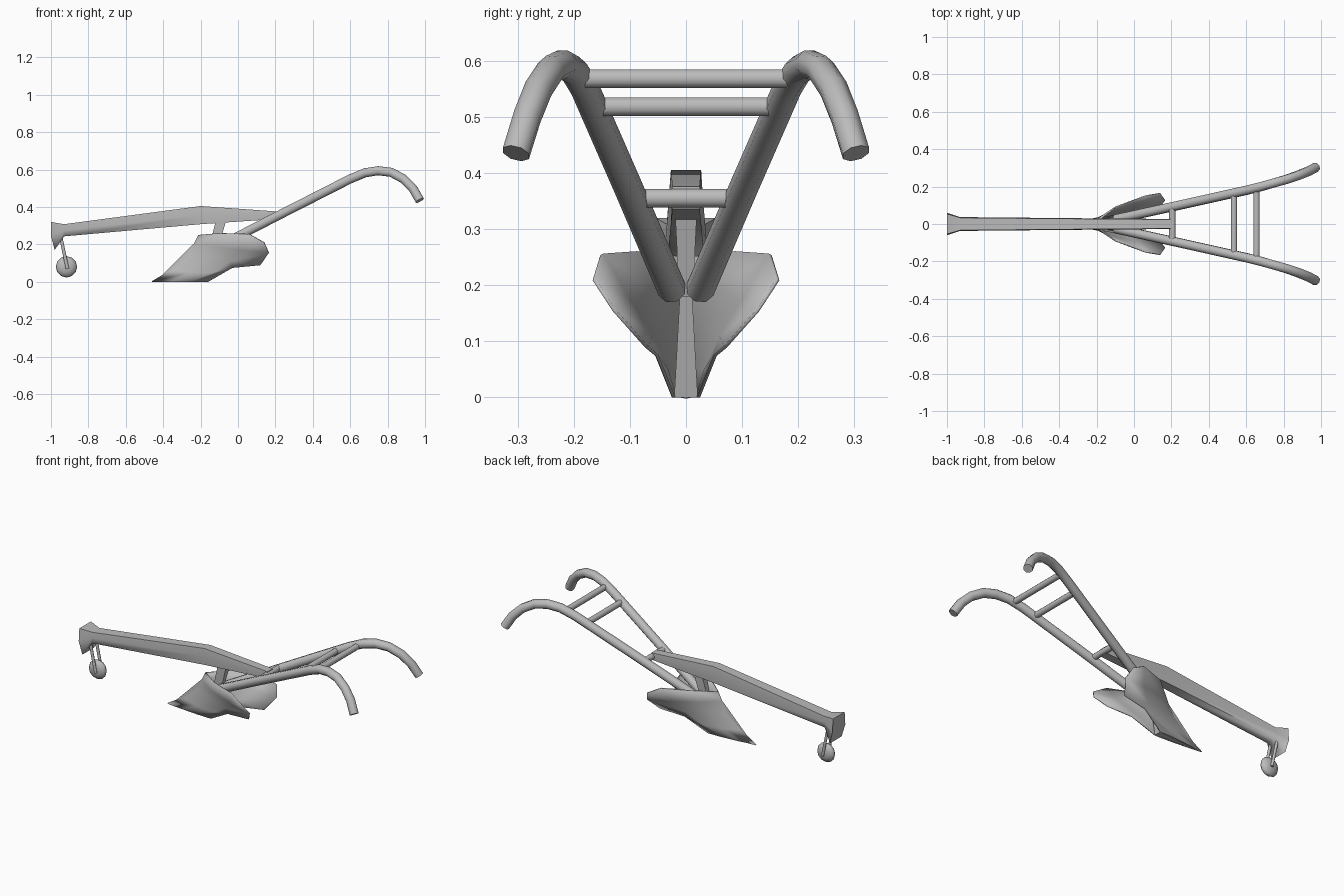
import bpy, bmesh, math
from mathutils import Vector

if "Cube" in bpy.data.objects:
    bpy.data.objects.remove(bpy.data.objects["Cube"])

grey = bpy.data.materials.new("iron grey")
grey.diffuse_color = (0.5, 0.5, 0.5, 1)
grey.use_nodes = True
grey.node_tree.nodes["Principled BSDF"].inputs["Base Color"].default_value = grey.diffuse_color


def finish(name, bm, angle=60):
    bmesh.ops.recalc_face_normals(bm, faces=bm.faces)
    me = bpy.data.meshes.new(name)
    bm.to_mesh(me)
    bm.free()
    me.materials.append(grey)
    ob = bpy.data.objects.new(name, me)
    bpy.context.collection.objects.link(ob)
    bpy.ops.object.select_all(action='DESELECT')
    ob.select_set(True)
    bpy.context.view_layer.objects.active = ob
    bpy.ops.object.shade_smooth_by_angle(angle=math.radians(angle))
    return ob


def loft(name, rings, angle=60):
    bm = bmesh.new()
    rows = [[bm.verts.new(p) for p in ring] for ring in rings]
    n = len(rows[0])
    for a, b in zip(rows, rows[1:]):
        for i in range(n):
            j = (i + 1) % n
            bm.faces.new((a[i], a[j], b[j], b[i]))
    bm.faces.new(rows[0])
    bm.faces.new(rows[-1])
    return finish(name, bm, angle)


def tube(name, path, r, sides=8):
    pts = [Vector(p) for p in path]
    rings = []
    for i, p in enumerate(pts):
        t = (pts[min(i + 1, len(pts) - 1)] - pts[max(i - 1, 0)]).normalized()
        ref = Vector((1, 0, 0)) if abs(t.y) > 0.8 else Vector((0, 1, 0))
        u = (ref - t * ref.dot(t)).normalized()
        v = t.cross(u)
        rings.append([p + r * (math.cos(a) * u + math.sin(a) * v)
                      for a in (math.tau * (k + 0.5) / sides for k in range(sides))])
    return loft(name, rings)


# Draft beam with flared nose: x top, x bottom, z top, z bottom, half width
sections = [(-1, -0.98, 0.32, 0.17, 0.06), (-0.93, -0.93, 0.308, 0.243, 0.037),
            (-0.2, -0.2, 0.405, 0.308, 0.03), (0.21, 0.21, 0.376, 0.336, 0.027)]
loft("draft_beam", [[(xt, -w * 0.9, zt), (xt, w * 0.9, zt),
                     ((xt + xb) / 2 - (0.01 if xt == -1 else 0), w, (zt + zb) / 2),
                     (xb, w * 0.9, zb), (xb, -w * 0.9, zb),
                     ((xt + xb) / 2 - (0.01 if xt == -1 else 0), -w, (zt + zb) / 2)]
                    for xt, xb, zt, zb, w in sections], 75)

# Curved handles
path = [(-0.1, 0.025, 0.192), (0.25, 0.102, 0.372), (0.6, 0.18, 0.55), (0.68, 0.2, 0.583),
        (0.75, 0.22, 0.594), (0.82, 0.24, 0.585), (0.885, 0.263, 0.55),
        (0.935, 0.283, 0.5), (0.972, 0.303, 0.435)]
for side, s in (("left", 1), ("right", -1)):
    tube(side + "_handle", [(x, s * y, z) for x, y, z in path], 0.026)

# Rungs between the handles
for i, (x, y, z) in enumerate([(0.205, 0.095, 0.355), (0.535, 0.168, 0.518), (0.655, 0.195, 0.568)]):
    tube("rung_%d" % (i + 1), [(x, -y, z), (x, y, z)], 0.018)

# Strut joining beam and share
loft("strut", [[(-0.155, -0.012, 0.18), (-0.105, -0.012, 0.18), (-0.105, 0.012, 0.18), (-0.155, 0.012, 0.18)],
               [(-0.115, -0.02, 0.34), (-0.06, -0.02, 0.34), (-0.06, 0.02, 0.34), (-0.115, 0.02, 0.34)]])

# Mouldboard wings: rows climb from the ground, columns sweep back from the ridge
grid = [[(-0.46, 0, 0), (-0.36, 0.012, 0), (-0.25, 0.02, 0), (-0.16, 0.022, 0)],
        [(-0.36, 0, 0.06), (-0.25, 0.022, 0.05), (-0.13, 0.035, 0.05), (-0.03, 0.052, 0.075)],
        [(-0.27, 0, 0.14), (-0.18, 0.034, 0.13), (-0.04, 0.062, 0.11), (0.12, 0.07, 0.09)],
        [(-0.235, 0, 0.2), (-0.13, 0.062, 0.19), (0.02, 0.1, 0.17), (0.165, 0.128, 0.155)],
        [(-0.21, 0, 0.25), (-0.1, 0.09, 0.26), (0.06, 0.15, 0.255), (0.14, 0.164, 0.21)]]
bm = bmesh.new()
for s in (1, -1):
    rows = [[bm.verts.new((x, s * y, z)) for x, y, z in row] for row in grid]
    for a, b in zip(rows, rows[1:]):
        for i in range(3):
            bm.faces.new((a[i], a[i + 1], b[i + 1], b[i]))
bmesh.ops.remove_doubles(bm, verts=bm.verts, dist=0.0005)
wings = finish("mouldboard", bm, 80)
mod = wings.modifiers.new("thickness", 'SOLIDIFY')
mod.thickness = 0.006
mod.offset = 0

# Keel wedge between the wings
loft("keel", [[(-0.44, 0, 0), (-0.16, 0.021, 0), (-0.16, -0.021, 0)],
              [(-0.24, 0, 0.2), (-0.11, 0.01, 0.2), (-0.11, -0.01, 0.2)]], 40)

# Lens-shaped gauge wheel
bm = bmesh.new()
bmesh.ops.create_uvsphere(bm, u_segments=12, v_segments=6, radius=0.057)
for v in bm.verts:
    x, y, z = v.co
    v.co = (x - 0.917, z * 0.45, y + 0.08)
finish("gauge_wheel", bm, 80)

# Wheel fork
for side, s in (("left", 1), ("right", -1)):
    tube(side + "_fork", [(-0.95, s * 0.027, 0.25), (-0.912, s * 0.027, 0.07)], 0.009, 6)
